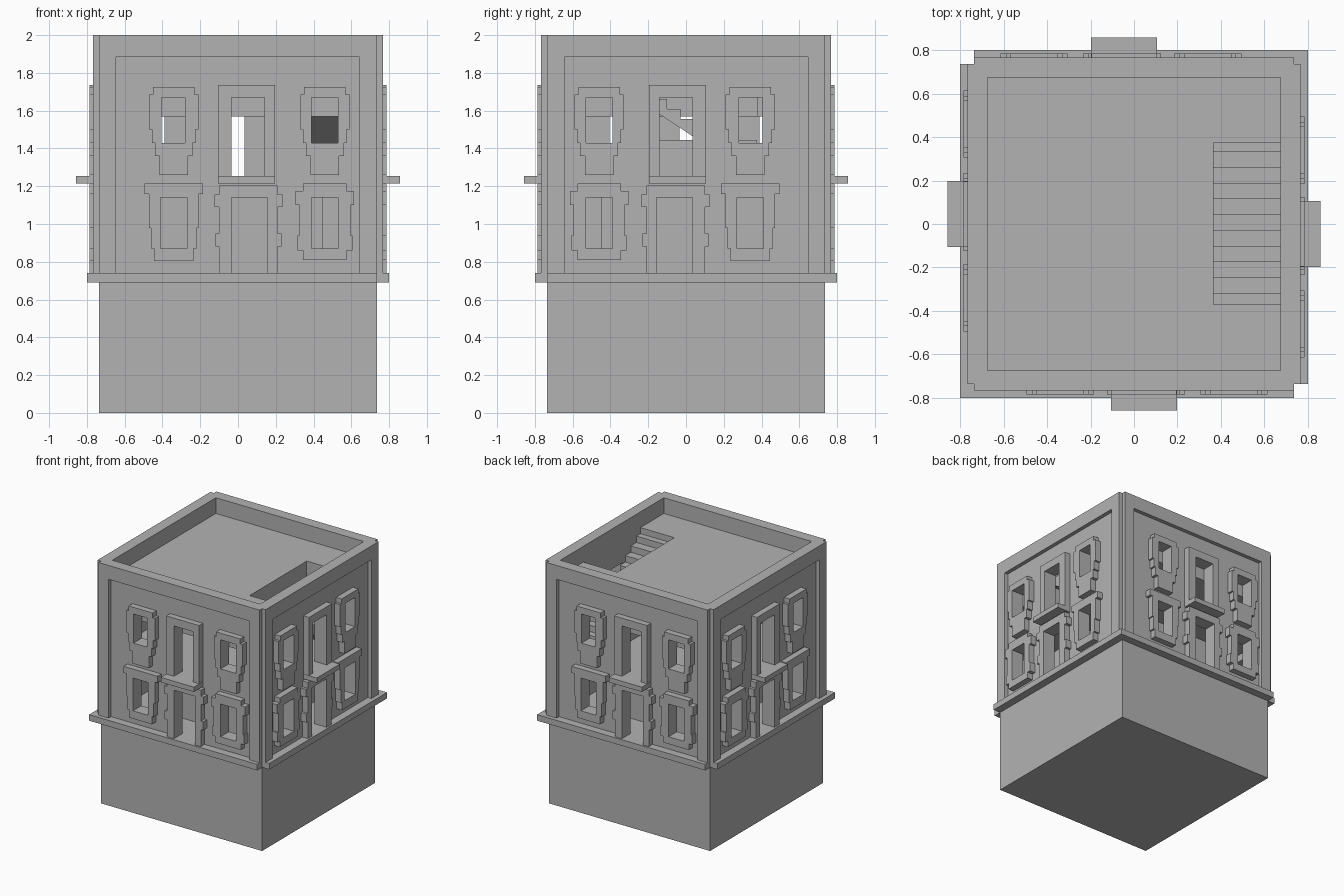
import bpy, bmesh
from mathutils import Matrix

old = bpy.data.objects.get("Cube")
if old:
    bpy.data.objects.remove(old, do_unlink=True)

stone = bpy.data.materials.new("grey stone")
stone.use_nodes = True
grey = (0.45, 0.45, 0.45, 1)
stone.diffuse_color = grey
stone.node_tree.nodes["Principled BSDF"].inputs["Base Color"].default_value = grey


def slab(name, loops, d0, d1, matrix):
    """Fill flat loops (the first is the outline, the rest are holes), extrude from d0 to d1."""
    curve = bpy.data.curves.new(name, "CURVE")
    curve.dimensions = "2D"
    curve.fill_mode = "BOTH"
    curve.extrude = (d1 - d0) / 2
    for loop in loops:
        spline = curve.splines.new("POLY")
        spline.points.add(len(loop) - 1)
        for point, (a, b) in zip(spline.points, loop):
            point.co = (a, b, 0, 1)
        spline.use_cyclic_u = True
    temp = bpy.data.objects.new(name, curve)
    bpy.context.collection.objects.link(temp)
    graph = bpy.context.evaluated_depsgraph_get()
    mesh = bpy.data.meshes.new_from_object(temp.evaluated_get(graph))
    bpy.data.objects.remove(temp, do_unlink=True)
    mesh.transform(matrix @ Matrix.Translation((0, 0, (d0 + d1) / 2)))
    bm = bmesh.new()
    bm.from_mesh(mesh)
    bmesh.ops.remove_doubles(bm, verts=bm.verts, dist=0.0001)
    bmesh.ops.recalc_face_normals(bm, faces=bm.faces)
    for face in bm.faces:
        face.smooth = False
    bm.to_mesh(mesh)
    bm.free()
    mesh.materials.clear()
    mesh.materials.append(stone)
    obj = bpy.data.objects.new(name, mesh)
    bpy.context.collection.objects.link(obj)
    return obj


def rect(a0, a1, b0, b1):
    return [(a0, b0), (a1, b0), (a1, b1), (a0, b1)]


def stepped(centre, tiers, bottom, door=None):
    """Stepped outline from (top, half width) tiers, with an optional doorway cut up from the bottom."""
    left, right = [], []
    for i, (top, half) in enumerate(tiers):
        low = tiers[i + 1][0] if i + 1 < len(tiers) else bottom
        left += [(centre - half, top), (centre - half, low)]
        right += [(centre + half, top), (centre + half, low)]
    notch = []
    if door:
        a0, a1, _, top = door
        notch = [(a0, bottom), (a0, top), (a1, top), (a1, bottom)]
    return left + notch + right[::-1]


FLAT = Matrix.Identity(4)
FRONT = Matrix(((1, 0, 0, 0), (0, 0, -1, 0), (0, 1, 0, 0), (0, 0, 0, 1)))
ACROSS = Matrix(((0, 0, 1, 0), (1, 0, 0, 0), (0, 1, 0, 0), (0, 0, 0, 1)))

# Facade openings: left, right, bottom, top
LEFT, RIGHT = -0.34, 0.46
openings = {
    "upper_window_a": (LEFT - 0.065, LEFT + 0.06, 1.43, 1.67),
    "upper_window_b": (RIGHT - 0.07, RIGHT + 0.07, 1.43, 1.67),
    "lower_window_a": (LEFT - 0.07, LEFT + 0.07, 0.87, 1.14),
    "lower_window_b": (RIGHT - 0.07, RIGHT + 0.07, 0.87, 1.14),
    "upper_door": (-0.035, 0.14, 1.255, 1.67),
    "lower_door": (-0.035, 0.155, 0.74, 1.14),
}
upper = [(1.725, 0.11), (1.685, 0.13), (1.5, 0.115), (1.43, 0.1), (1.36, 0.075)]
lower_a = [(1.215, 0.155), (1.16, 0.13), (0.98, 0.12), (0.87, 0.105)]
lower_b = [(1.215, 0.115), (1.175, 0.155), (1.1, 0.135), (0.94, 0.145), (0.86, 0.115)]
doorway = [(1.205, 0.155), (1.155, 0.18), (1.09, 0.155), (0.95, 0.175), (0.88, 0.155)]
surrounds = {
    "upper_window_a": stepped(LEFT, upper, 1.26),
    "upper_window_b": stepped(RIGHT, upper, 1.26),
    "lower_window_a": stepped(LEFT, lower_a, 0.805),
    "lower_window_b": stepped(RIGHT, lower_b, 0.81),
    "upper_door": stepped(0.045, [(1.735, 0.15)], 1.25, openings["upper_door"]),
    "lower_door": stepped(0.055, doorway, 0.74, openings["lower_door"]),
}

# Four facades: neighbours are mirror images across the diagonals
sides = {
    "front": ((1, 0), (0, 1)),
    "back": ((-1, 0), (0, -1)),
    "right_hand": ((0, -1), (-1, 0)),
    "left_hand": ((0, 1), (1, 0)),
}
for side, (rx, ry) in sides.items():
    turn = Matrix(((*rx, 0, 0), (*ry, 0, 0), (0, 0, 1, 0), (0, 0, 0, 1))) @ FRONT
    holes = [rect(*box) for box in openings.values()]
    slab(side + "_wall", [rect(-0.735, 0.735, 0.69, 2)] + holes, 0.675, 0.735, turn)
    border = stepped(0, [(2, 0.735)], 0.74, (-0.645, 0.643, 0.74, 1.885))
    slab(side + "_wall_border", [border], 0.735, 0.767, turn)
    slab(side + "_ledge", [rect(-0.8, 0.735, 0.69, 0.74)], 0.7, 0.8, turn)
    slab(side + "_balcony", [rect(-0.105, 0.197, 1.215, 1.255)], 0.7, 0.857, turn)
    for part, outline in surrounds.items():
        loops = [outline]
        if "window" in part:
            loops.append(rect(*openings[part]))
        slab(f"{side}_{part}_surround", loops, 0.735, 0.785, turn)

# Plinth, floors and inner core
slab("plinth", [rect(-0.735, 0.735, -0.735, 0.735)], 0, 0.69, FLAT)
slab("ground_floor", [rect(-0.675, 0.675, -0.675, 0.675)], 0.69, 0.74, FLAT)
slab("inner_core", [rect(-0.45, 0.45, -0.45, 0.45)], 0.74, 1.2, FLAT)
slab("upper_floor", [rect(-0.675, 0.675, -0.675, 0.675)], 1.2, 1.255, FLAT)

# Roof deck with the stairwell cut into one edge
R, WELL = 0.675, 0.365
deck = [(-R, -R), (R, -R), (R, -0.37), (WELL, -0.37), (WELL, 0.375), (R, 0.375), (R, R), (-R, R)]
slab("roof_deck", [deck], 1.57, 1.87, FLAT)

# Staircase down from the roof, with a low wall beside it
profile = [(-0.37, 1.735), (-0.37, 1.82)]
y, z = -0.318, 1.82
for step in range(10):
    profile += [(y, z), (y, z - 0.053)]
    y, z = y + 0.0725, z - 0.053
profile += [(0.39, z), (0.39, 1.255), (0.35, 1.255)]
slab("staircase", [profile], WELL, R, ACROSS)
slab("stair_side_wall", [rect(-0.37, 0.375, 1.255, 1.445)], 0.34, WELL, ACROSS)
